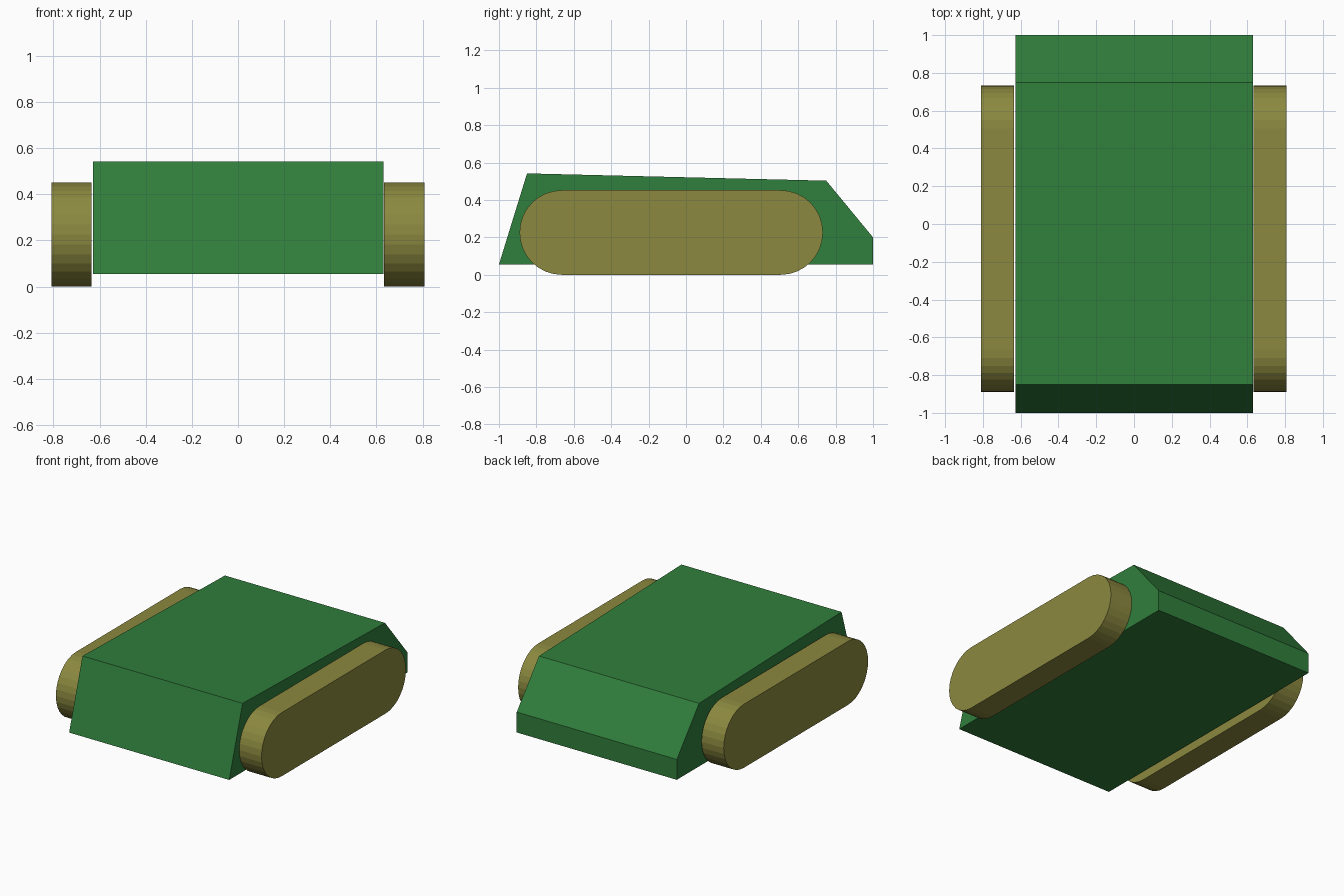
import bpy, bmesh, math

if "Cube" in bpy.data.objects:
    bpy.data.objects.remove(bpy.data.objects["Cube"])

def material(name, color):
    m = bpy.data.materials.new(name)
    m.diffuse_color = (*color, 1)
    m.use_nodes = True
    m.node_tree.nodes["Principled BSDF"].inputs["Base Color"].default_value = m.diffuse_color
    return m

def extrude_profile(name, profile, x0, x1, mat):
    """Extrude a closed (y, z) outline along x."""
    bm = bmesh.new()
    face = bm.faces.new([bm.verts.new((x0, y, z)) for y, z in profile])
    ext = bmesh.ops.extrude_face_region(bm, geom=[face])
    verts = [g for g in ext["geom"] if isinstance(g, bmesh.types.BMVert)]
    bmesh.ops.translate(bm, verts=verts, vec=(x1 - x0, 0, 0))
    bmesh.ops.recalc_face_normals(bm, faces=bm.faces)
    mesh = bpy.data.meshes.new(name)
    bm.to_mesh(mesh)
    bm.free()
    mesh.materials.append(mat)
    obj = bpy.data.objects.new(name, mesh)
    bpy.context.collection.objects.link(obj)
    return obj

green = material("hull_green", (0.03, 0.21, 0.045))
olive = material("track_olive", (0.26, 0.25, 0.05))

# Wedge-ended hull
hull = [(-1, 0.055), (1, 0.055), (1, 0.2), (0.75, 0.503), (-0.85, 0.542)]
extrude_profile("hull", hull, -0.628, 0.631, green)

# Rounded track outline: two half circles joined by straight runs
R, SEG = 0.226, 16
track = []
for cy, start in ((0.506, -90), (-0.664, 90)):
    for i in range(SEG + 1):
        a = math.radians(start + 180 * i / SEG)
        track.append((cy + R * math.cos(a), R + R * math.sin(a)))

# One track on each side
extrude_profile("left_track", track, -0.809, -0.635, olive)
extrude_profile("right_track", track, 0.633, 0.808, olive)
